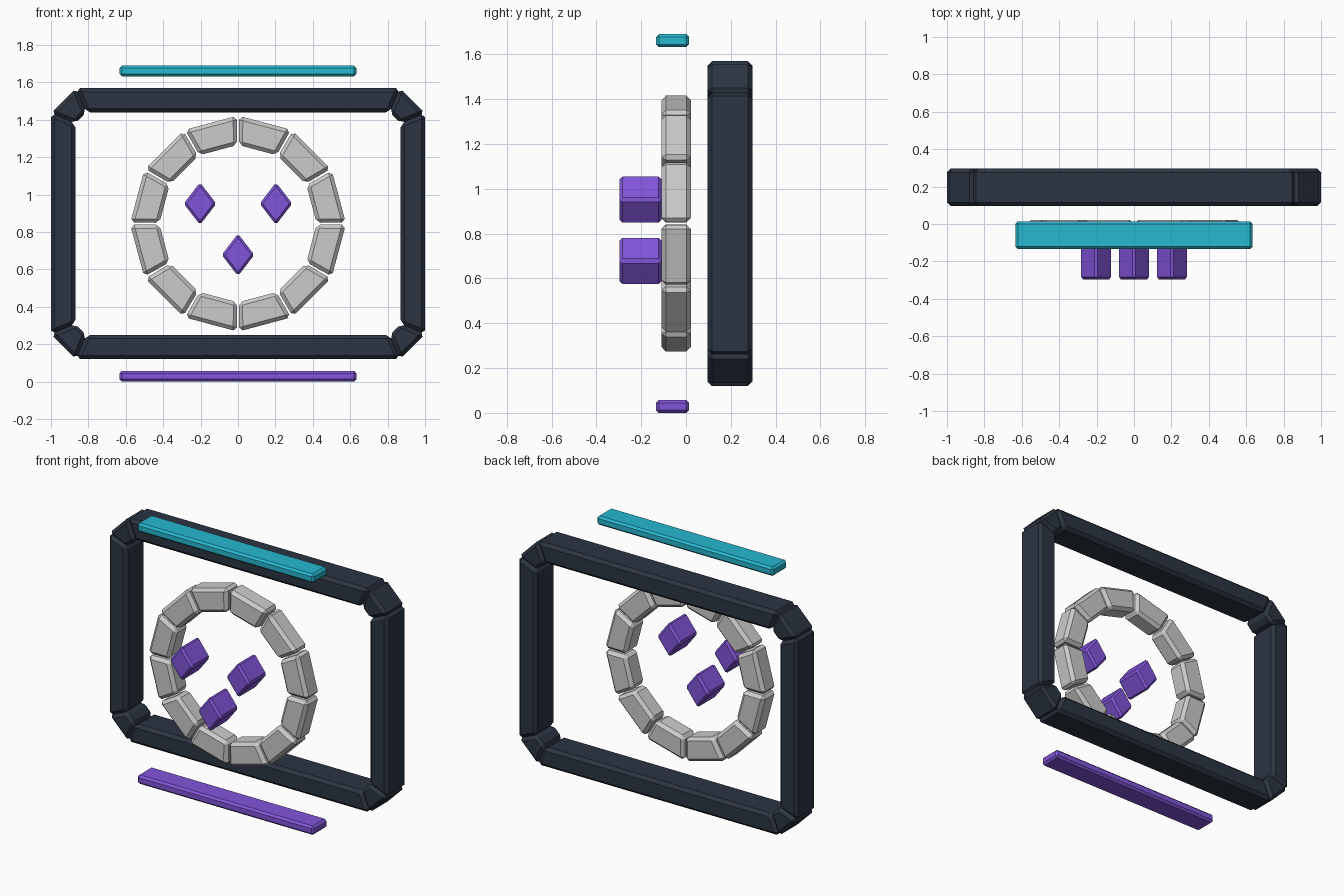
import bpy, bmesh
from math import sin, cos, pi, radians, tan

if "Cube" in bpy.data.objects:
    bpy.data.objects.remove(bpy.data.objects["Cube"])


def material(name, rgb):
    m = bpy.data.materials.new(name)
    m.diffuse_color = (*rgb, 1)
    m.use_nodes = True
    m.node_tree.nodes["Principled BSDF"].inputs["Base Color"].default_value = m.diffuse_color
    return m


DARK = material("dark_slate", (0.025, 0.035, 0.055))
VIOLET = material("violet", (0.22, 0.09, 0.70))
CYAN = material("cyan", (0.02, 0.48, 0.63))


def prism(name, pts, y0, y1, bevel, mat=None):
    """Extrude an x-z outline from y0 to y1 and chamfer every edge."""
    bm = bmesh.new()
    face = bm.faces.new([bm.verts.new((x, y0, z)) for x, z in pts])
    ext = bmesh.ops.extrude_face_region(bm, geom=[face])
    for v in ext["geom"]:
        if isinstance(v, bmesh.types.BMVert):
            v.co.y = y1
    bmesh.ops.recalc_face_normals(bm, faces=bm.faces[:])
    bmesh.ops.bevel(bm, geom=bm.edges[:], offset=bevel, segments=1,
                    profile=0.5, affect='EDGES')
    bmesh.ops.recalc_face_normals(bm, faces=bm.faces[:])
    me = bpy.data.meshes.new(name)
    bm.to_mesh(me)
    bm.free()
    ob = bpy.data.objects.new(name, me)
    bpy.context.collection.objects.link(ob)
    if mat:
        me.materials.append(mat)
    return ob


CZ = 0.845  # height of the shared centre

# Outer frame: octagon outline split into eight mitred bars
W, H, T, C = 1.0, 0.725, 0.13, 0.135


def octagon(w, h, c):
    return [(w - c, h), (w, h - c), (w, c - h), (w - c, -h),
            (c - w, -h), (-w, c - h), (-w, h - c), (c - w, h)]


outer = octagon(W, H, C)
inner = octagon(W - T, H - T, C - T * (2 - 2 * tan(pi / 4) / 2 ** 0.5))
names = ["frame_corner", "frame_side", "frame_corner", "frame_rail"] * 2
for i, name in enumerate(names):
    j = (i + 1) % 8
    quad = [outer[i], outer[j], inner[j], inner[i]]
    prism(name, [(x, z + CZ) for x, z in quad], 0.096, 0.296, 0.02, DARK)

# Ring of twelve separate blocks
R_OUT, R_IN, GAP = 0.576, 0.42, radians(0.6)
for k in range(12):
    a, b = k * pi / 6 + GAP, (k + 1) * pi / 6 - GAP
    quad = [(R_OUT, a), (R_OUT, b), (R_IN, b), (R_IN, a)]
    prism("ring_block", [(r * cos(t), CZ + r * sin(t)) for r, t in quad],
          -0.11, 0.022, 0.02)

# Three diamond studs inside the ring
for x, z in [(-0.203, 0.952), (0.203, 0.952), (0, 0.678)]:
    w, h = 0.087, 0.113
    prism("diamond_stud", [(x + w, z), (x, z + h), (x - w, z), (x, z - h)],
          -0.296, -0.11, 0.013, VIOLET)

# Loose light strips above and below
for name, z0, z1, mat in [("top_strip", 1.632, 1.69, CYAN),
                          ("bottom_strip", 0.0, 0.058, VIOLET)]:
    prism(name, [(-0.633, z0), (0.633, z0), (0.633, z1), (-0.633, z1)],
          -0.134, 0.014, 0.013, mat)
